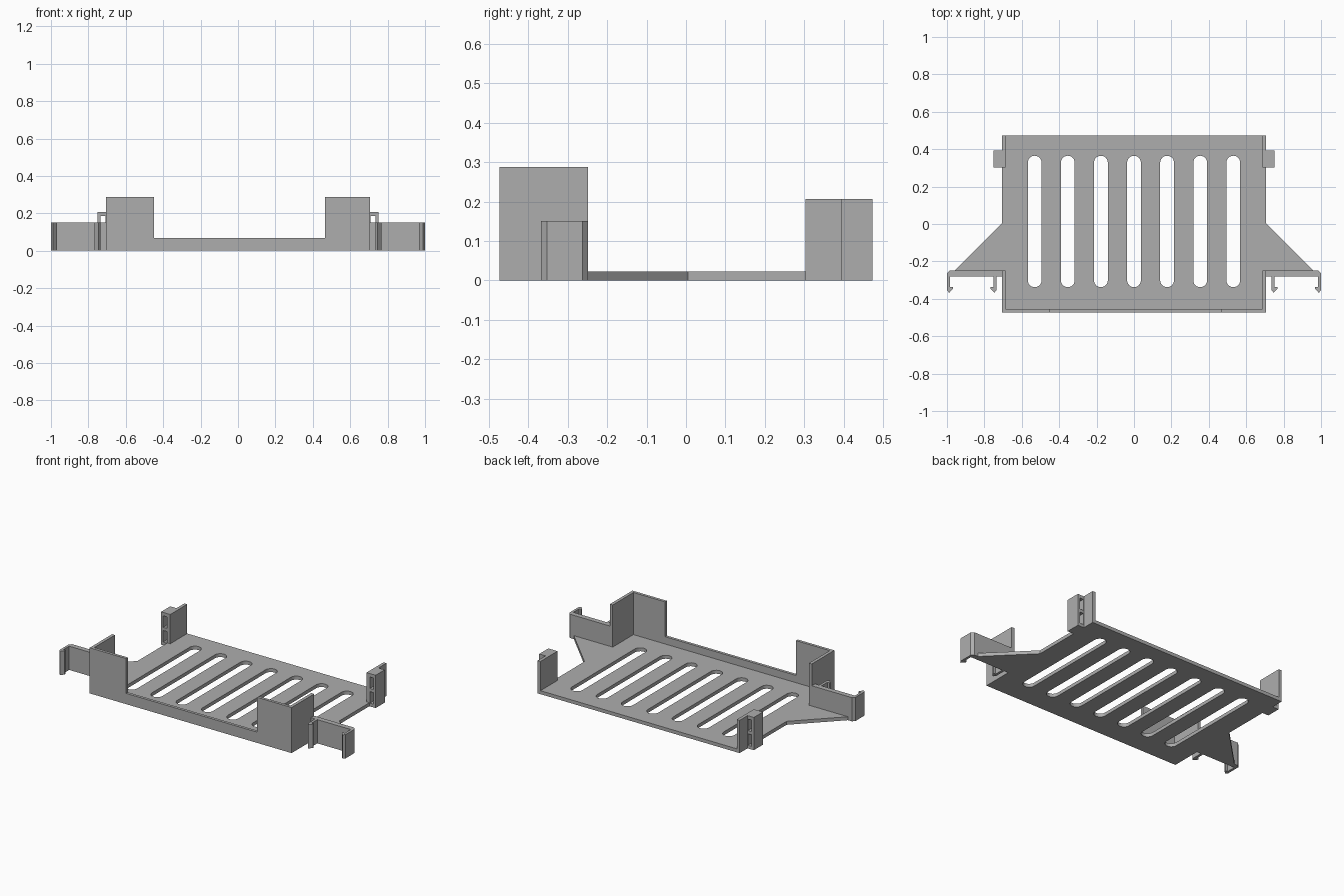
import bpy, bmesh, math
from mathutils import Matrix

cube = bpy.data.objects.get("Cube")
if cube:
    bpy.data.objects.remove(cube, do_unlink=True)

grey = bpy.data.materials.new("plain grey")
grey.use_nodes = True
colour = (0.42, 0.42, 0.42, 1)
grey.diffuse_color = colour
grey.node_tree.nodes["Principled BSDF"].inputs["Base Color"].default_value = colour


def extruded(name, loops, low, high, upright=False):
    """Extrude an outline with holes along z, or an x-z outline along y."""
    curve = bpy.data.curves.new(name, "CURVE")
    curve.dimensions = "2D"
    curve.fill_mode = "BOTH"
    curve.extrude = (high - low) / 2
    for loop in loops:
        spline = curve.splines.new("POLY")
        spline.points.add(len(loop) - 1)
        for point, (a, b) in zip(spline.points, loop):
            point.co = (a, b, 0, 1)
        spline.use_cyclic_u = True
    helper = bpy.data.objects.new(name + " outline", curve)
    mesh = bpy.data.meshes.new_from_object(helper)
    bpy.data.objects.remove(helper)
    middle = (low + high) / 2
    if upright:
        move = Matrix.Translation((0, middle, 0)) @ Matrix.Rotation(math.pi / 2, 4, "X")
    else:
        move = Matrix.Translation((0, 0, middle))
    mesh.transform(move)
    bm = bmesh.new()
    bm.from_mesh(mesh)
    bmesh.ops.remove_doubles(bm, verts=bm.verts, dist=0.0001)
    bmesh.ops.recalc_face_normals(bm, faces=bm.faces)
    for face in bm.faces:
        face.smooth = False
    bm.to_mesh(mesh)
    bm.free()
    mesh.name = name
    mesh.materials.clear()
    mesh.materials.append(grey)
    obj = bpy.data.objects.new(name, mesh)
    bpy.context.collection.objects.link(obj)
    return obj


def rect(x0, x1, y0, y1):
    return [(x0, y0), (x1, y0), (x1, y1), (x0, y1)]


def slot(x, y0, y1, r, steps=12):
    """Slot outline with round ends."""
    arc = [math.pi * i / steps for i in range(steps + 1)]
    top = [(x + r * math.cos(t), y1 - r + r * math.sin(t)) for t in arc]
    bottom = [(x - r * math.cos(t), y0 + r - r * math.sin(t)) for t in arc]
    return top + bottom


W, D, T = 0.706, 0.473, 0.022      # half width, half depth, floor thickness
INNER = W - 0.02                   # inside of the side walls

# Slotted floor with its two tapered wings
half = [(W, -D), (W, -0.25), (0.96, -0.25), (W, 0.005), (W, D)]
outline = half + [(-x, y) for x, y in reversed(half)]
slots = [slot(0.177 * i, -0.338, 0.365, 0.037) for i in range(-3, 4)]
extruded("slotted_floor", [outline] + slots, 0, T)

# Front wall, low in the middle and tall at the corners
extruded("front_wall", [[(-W, 0), (W, 0), (W, 0.288), (0.465, 0.288), (0.465, 0.068),
                         (-0.45, 0.068), (-0.45, 0.288), (-W, 0.288)]],
         -D, -D + 0.018, upright=True)

# Clip arm outline: a bar with two barbed hooks facing each other
clip = [(INNER, -0.248), (0.985, -0.248), (1.0, -0.263), (1.0, -0.353),
        (0.988, -0.368), (0.969, -0.347), (0.969, -0.338), (0.984, -0.338),
        (0.984, -0.28), (0.751, -0.28), (0.751, -0.338), (0.766, -0.338),
        (0.766, -0.347), (0.747, -0.368), (0.735, -0.353), (0.735, -0.28), (INNER, -0.28)]

for side, s in (("left", 1), ("right", -1)):
    def flip(loop):
        return [(s * x, y) for x, y in loop]

    extruded(side + "_front_side_wall", [flip(rect(INNER, W, -D, -0.248))], 0, 0.288)
    extruded(side + "_clip_arm", [flip(clip)], 0, 0.15)
    extruded(side + "_back_side_wall", [flip(rect(INNER, W, 0.303, D))], 0, 0.207)
    # Block with two openings running front to back
    openings = [flip(rect(W + 0.003, 0.735, z, z + 0.073)) for z in (0.02, 0.113)]
    extruded(side + "_back_block", [flip(rect(W - 0.001, 0.75, 0, 0.207))] + openings,
             0.303, 0.394, upright=True)
